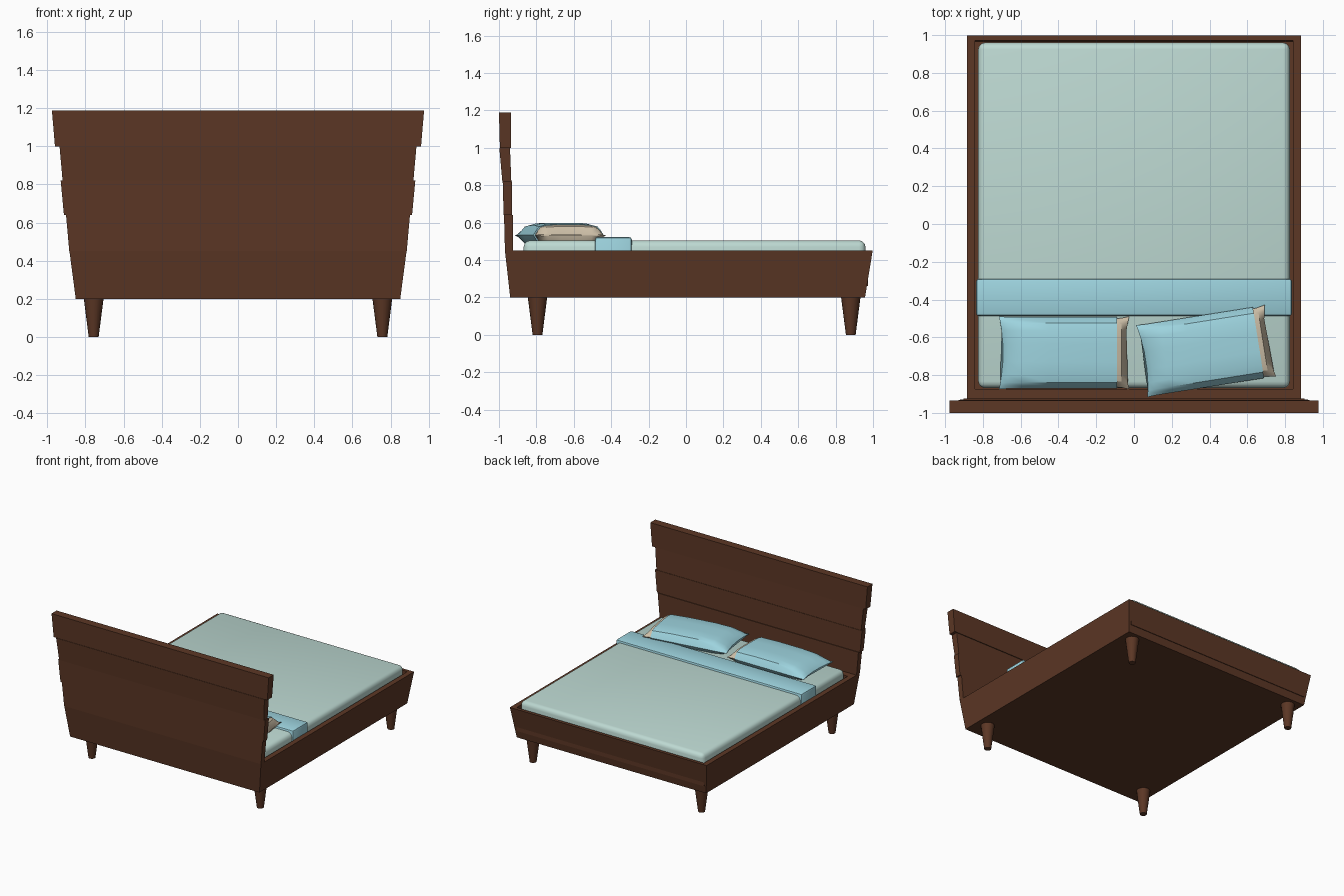
import bpy, bmesh, math
from mathutils import Matrix

if "Cube" in bpy.data.objects:
    bpy.data.objects.remove(bpy.data.objects["Cube"])


def material(name, rgb):
    """Flat material from sRGB bytes, stored as linear values."""
    m = bpy.data.materials.new(name)
    lin = [((c / 255 + 0.055) / 1.055) ** 2.4 for c in rgb]
    m.diffuse_color = (*lin, 1)
    m.use_nodes = True
    m.node_tree.nodes["Principled BSDF"].inputs["Base Color"].default_value = m.diffuse_color
    return m


wood = material("dark_wood", (92, 55, 37))
sheet = material("pale_green_sheet", (189, 217, 210))
blue = material("light_blue_cloth", (157, 211, 222))
beige = material("beige_pillow", (208, 194, 170))


def finish(name, bm, mats, smooth=None):
    bmesh.ops.recalc_face_normals(bm, faces=bm.faces)
    me = bpy.data.meshes.new(name)
    bm.to_mesh(me)
    bm.free()
    for m in mats:
        me.materials.append(m)
    ob = bpy.data.objects.new(name, me)
    bpy.context.collection.objects.link(ob)
    if smooth:
        bpy.ops.object.select_all(action='DESELECT')
        bpy.context.view_layer.objects.active = ob
        ob.select_set(True)
        bpy.ops.object.shade_smooth_by_angle(angle=math.radians(smooth))
    return ob


def loft(bm, rings):
    """Join closed rings of points and cap both ends; returns faces per band."""
    vs = [[bm.verts.new(p) for p in r] for r in rings]
    n = len(vs[0])
    bands = []
    for a, b in zip(vs, vs[1:]):
        bands.append([bm.faces.new((a[i], a[(i + 1) % n], b[(i + 1) % n], b[i]))
                      for i in range(n)])
    bm.faces.new(vs[0])
    bm.faces.new(vs[-1])
    return bands


def rect(hx, y0, y1, z):
    return [(-hx, y0, z), (hx, y0, z), (hx, y1, z), (-hx, y1, z)]


def soft_box(name, hx, y0, y1, z0, z1, radius, segs, mat):
    """Box with its top and upright edges rounded."""
    bm = bmesh.new()
    loft(bm, [rect(hx, y0, y1, z0), rect(hx, y0, y1, z1)])
    edges = [e for e in bm.edges if max(v.co.z for v in e.verts) > z0 + 1e-4]
    bmesh.ops.bevel(bm, geom=edges, offset=radius, segments=segs,
                    profile=0.5, affect='EDGES')
    return finish(name, bm, [mat], 35)


# Flared open tray frame
bm = bmesh.new()
loft(bm, [rect(0.851, -0.94, 0.957, 0.2), rect(0.884, -0.968, 0.998, 0.45),
          rect(0.842, -0.873, 0.972, 0.45), rect(0.842, -0.873, 0.972, 0.26)])
finish("bed_frame", bm, [wood])

# Headboard planks: lower then upper (half width, back y, front y, height)
planks = [((0.885, -0.968, -0.925, 0.45), (0.902, -0.973, -0.925, 0.64)),
          ((0.913, -0.975, -0.93, 0.64), (0.93, -0.98, -0.931, 0.82)),
          ((0.92, -0.982, -0.934, 0.82), (0.936, -0.998, -0.941, 1.0)),
          ((0.96, -0.995, -0.935, 1.0), (0.976, -1.0, -0.935, 1.188))]
for i, pair in enumerate(planks):
    bm = bmesh.new()
    loft(bm, [rect(*p) for p in pair])
    finish(f"headboard_plank_{i + 1}", bm, [wood])

# Tapered round legs
for x in (-0.757, 0.757):
    for y in (-0.794, 0.881):
        bm = bmesh.new()
        bmesh.ops.create_cone(bm, cap_ends=True, segments=16, radius1=0.026,
                              radius2=0.053, depth=0.21,
                              matrix=Matrix.Translation((x, y, 0.105)))
        finish("leg", bm, [wood], 40)

# Mattress and the folded blanket band across it
soft_box("mattress", 0.825, -0.868, 0.96, 0.26, 0.505, 0.035, 3, sheet)
soft_box("blanket_band", 0.836, -0.487, -0.29, 0.3, 0.523, 0.014, 2, blue)

# Pillow cross-section (fractions of half width and half height)
quarter = [(1, 0), (0.92, 0.45), (0.83, 0.82), (0.62, 1), (0.25, 1.04)]
upper = quarter + [(-a, b) for a, b in reversed(quarter)]
section = upper + [(a, -b) for a, b in reversed(upper[1:-1])]
# Stations along the pillow: position, half height, half width, inward curve
stations = [(-0.345, 0.004, 0.193, 0.022), (-0.305, 0.03, 0.19, 0.008),
            (-0.22, 0.055, 0.19, 0), (-0.08, 0.063, 0.19, 0),
            (0.12, 0.063, 0.19, 0), (0.28, 0.056, 0.19, 0),
            (0.28, 0.052, 0.182, 0), (0.305, 0.044, 0.184, 0),
            (0.345, 0.004, 0.193, 0.024)]


def pillow(name, x, y, angle):
    bm = bmesh.new()
    rings = [[(u - math.copysign(c * (1 - a * a), u), a * w, b * h)
              for a, b in section] for u, h, w, c in stations]
    bands = loft(bm, rings)
    # The inner pillow shows beyond the open end of its cover
    for band in bands[6:]:
        for f in band:
            f.material_index = 1
    bm.faces.ensure_lookup_table()
    bm.faces[-1].material_index = 1
    bm.transform(Matrix.Translation((x, y, 0.533)) @ Matrix.Rotation(angle, 4, 'Z'))
    finish(name, bm, [blue, beige], 35)


pillow("left_pillow", -0.37, -0.682, 0)
pillow("right_pillow", 0.382, -0.672, math.radians(9))
